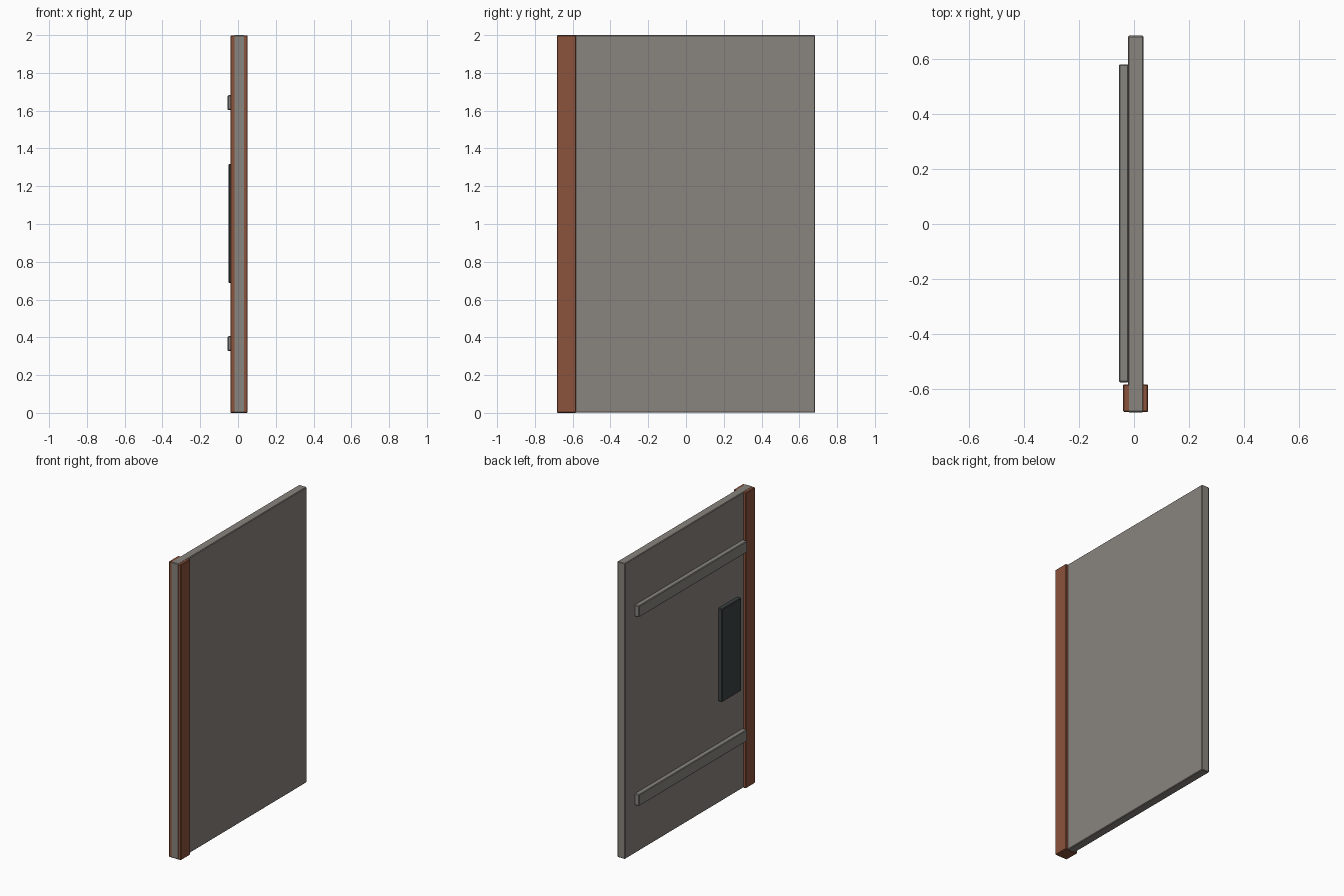
import bpy

cube = bpy.data.objects.get("Cube")
if cube:
    bpy.data.objects.remove(cube, do_unlink=True)


def material(name, color):
    mat = bpy.data.materials.new(name)
    mat.use_nodes = True
    mat.diffuse_color = (*color, 1)
    bsdf = next(n for n in mat.node_tree.nodes if n.type == 'BSDF_PRINCIPLED')
    bsdf.inputs["Base Color"].default_value = (*color, 1)
    return mat


def box(name, low, high, mat, bevel=0.004):
    """Box between two corners with a small chamfer."""
    center = [(a + b) / 2 for a, b in zip(low, high)]
    bpy.ops.mesh.primitive_cube_add(size=1, location=center)
    obj = bpy.context.object
    obj.name = name
    obj.dimensions = [b - a for a, b in zip(low, high)]
    bpy.ops.object.transform_apply(location=False, rotation=False, scale=True)
    obj.data.materials.append(mat)
    mod = obj.modifiers.new("soft_edges", 'BEVEL')
    mod.width = bevel
    mod.segments = 1
    return obj


gray = material("warm_gray", (0.25, 0.23, 0.21))
bar_gray = material("bar_gray", (0.24, 0.232, 0.21))
rust = material("rust_brown", (0.26, 0.086, 0.045))
dark = material("dark_slate", (0.045, 0.055, 0.055))

# Main door slab
box("door_panel", (-0.022, -0.684, 0.001), (0.035, 0.684, 2.0), gray)

# Edge strip wrapped around the front edge of the slab
box("edge_strip", (-0.04, -0.683, 0.0), (0.051, -0.582, 1.999), rust)

# Horizontal braces
for name, z in (("lower_brace", 0.328), ("upper_brace", 1.604)):
    box(name, (-0.055, -0.575, z), (-0.02, 0.58, z + 0.078), bar_gray)

# Lock plate
box("lock_plate", (-0.05, -0.52, 0.688), (-0.018, -0.315, 1.317), dark)
